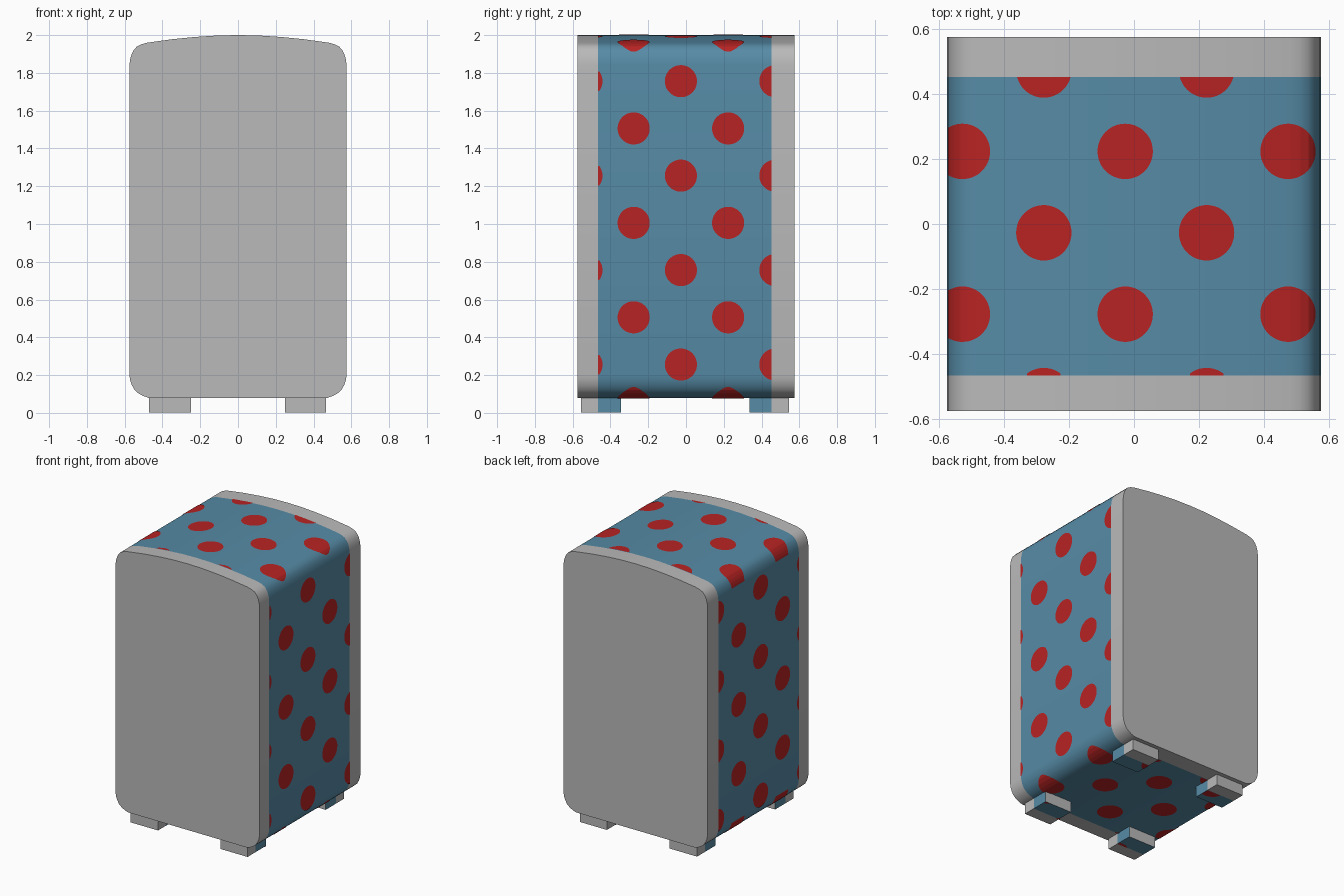
import bpy, bmesh, math

if "Cube" in bpy.data.objects:
    bpy.data.objects.remove(bpy.data.objects["Cube"])

W, Y0, Y1 = 0.575, -0.465, 0.452      # half width, painted band limits in y
R, EPS = 0.085, 0.002                 # dot radius, plate offset


def material(name, rgb):
    m = bpy.data.materials.new(name)
    m.diffuse_color = (*rgb, 1)
    m.use_nodes = True
    m.node_tree.nodes["Principled BSDF"].inputs["Base Color"].default_value = m.diffuse_color
    return m


GREY = material("light grey", (0.49, 0.49, 0.49))
BLUE = material("steel blue", (0.093, 0.258, 0.381))
RED = material("red", (0.48, 0.017, 0.017))


def finish(bm, name, mats, angle=40):
    me = bpy.data.meshes.new(name)
    bm.to_mesh(me)
    bm.free()
    for m in mats:
        me.materials.append(m)
    ob = bpy.data.objects.new(name, me)
    bpy.context.collection.objects.link(ob)
    bpy.ops.object.select_all(action='DESELECT')
    ob.select_set(True)
    bpy.context.view_layer.objects.active = ob
    bpy.ops.object.shade_smooth_by_angle(angle=math.radians(angle))
    return ob


def extrude_rings(bm, profile, ys, painted):
    """Skin an xz profile along y; paint the band where painted(face) holds."""
    rings = [[bm.verts.new((x, y, z)) for x, z in profile] for y in ys]
    n = len(profile)
    for a, b in zip(rings, rings[1:]):
        for i in range(n):
            j = (i + 1) % n
            bm.faces.new((a[i], a[j], b[j], b[i]))
    bm.faces.new(rings[0])
    bm.faces.new(rings[-1])
    bmesh.ops.recalc_face_normals(bm, faces=bm.faces)
    for f in bm.faces:
        if Y0 < f.calc_center_median().y < Y1 and painted(f):
            f.material_index = 1


# Cabinet body: rounded profile with a gently domed top
bottom = [(0, 0.08), (0.475, 0.08), (0.503, 0.09), (0.527, 0.103), (0.548, 0.122),
          (0.562, 0.147), (0.571, 0.172), (W, 0.2)]
top = [(W, 1.84), (0.571, 1.872), (0.563, 1.9), (0.551, 1.922), (0.535, 1.94),
       (0.51, 1.952), (0.48, 1.96), (0.35, 1.978), (0.23, 1.99), (0.11, 1.998), (0, 2.0)]
half = bottom + top
profile = half + [(-x, z) for x, z in half[-2:0:-1]]
bm = bmesh.new()
extrude_rings(bm, profile, (-W, Y0, Y1, W), lambda f: True)
finish(bm, "cabinet_body", [GREY, BLUE])

# Four feet, painted only within the band on sides and underside
FEET = [(x0, x1, y) for x0, x1 in ((-0.47, -0.25), (0.25, 0.465))
        for y in ((-0.555, Y0, -0.345), (0.335, Y1, 0.545))]
bm = bmesh.new()
for x0, x1, ys in FEET:
    part = bmesh.new()
    extrude_rings(part, [(x0, EPS), (x1, EPS), (x1, 0.082), (x0, 0.082)], ys,
                  lambda f: abs(f.normal.y) < 0.5)
    tmp = bpy.data.meshes.new("tmp")
    part.to_mesh(tmp)
    part.free()
    bm.from_mesh(tmp)
    bpy.data.meshes.remove(tmp)
finish(bm, "feet", [GREY, BLUE])


# Polka dots: thin plates draped on the surface, clipped to the band
def height(points, x):
    x = abs(x)
    pts = sorted(points)
    for (xa, za), (xb, zb) in zip(pts, pts[1:]):
        if x <= xb:
            return za + (zb - za) * (x - xa) / (xb - xa)
    return pts[-1][1]


def dot(bm, u, y, umin, umax, place, flip, ymin=Y0, ymax=Y1):
    knots = {u - R * math.cos(math.pi * k / 24) for k in range(25)} | {umin, umax}
    knots |= {s * p[0] for p in half for s in (-1, 1)}
    cols = []
    for c in sorted(knots):
        if umin <= c <= umax and abs(c - u) <= R + 1e-6:
            h = math.sqrt(max(0, R * R - (c - u) ** 2)) + 1e-4
            lo, hi = max(y - h, ymin), min(y + h, ymax)
            if lo < hi and (not cols or c - cols[-1][0] > 1e-5):
                cols.append((c, lo, hi))
    for (a, al, ah), (b, bl, bh) in zip(cols, cols[1:]):
        q = [(a, al), (b, bl), (b, bh), (a, ah)]
        if flip:
            q.reverse()
        bm.faces.new([bm.verts.new(place(*p)) for p in q])


side, lids, feet = bmesh.new(), bmesh.new(), bmesh.new()
for j in range(-2, 3):
    y = -0.027 + 0.25 * j
    # side dots, staggered in z
    for k in range(1, 8):
        if (k + j) % 2:
            z = 0.006 + 0.25 * k
            dot(side, z, y, 0.1, 1.9, lambda u, v: (W + EPS, v, u), True)
            dot(side, z, y, 0.1, 1.9, lambda u, v: (-W - EPS, v, u), False)
    # top and underside dots, staggered in x
    for i in range(-2, 3):
        if (i + j) % 2:
            x = -0.027 + 0.25 * i
            dot(lids, x, y, -0.572, 0.563,
                lambda u, v: (u, v, height(top, u) + EPS * 1.5), False)
            dot(lids, x, y, -0.572, 0.563,
                lambda u, v: (u, v, height(bottom, u) - EPS * 1.5), True)
            for x0, x1, ys in FEET:
                dot(feet, x, y, x0, x1, lambda u, v: (u, v, 0), True,
                    max(Y0, ys[0]), min(Y1, ys[2]))
for bm, name in ((side, "side_dots"), (lids, "top_and_base_dots"), (feet, "foot_dots")):
    bmesh.ops.remove_doubles(bm, verts=bm.verts, dist=1e-5)
    finish(bm, name, [RED])
